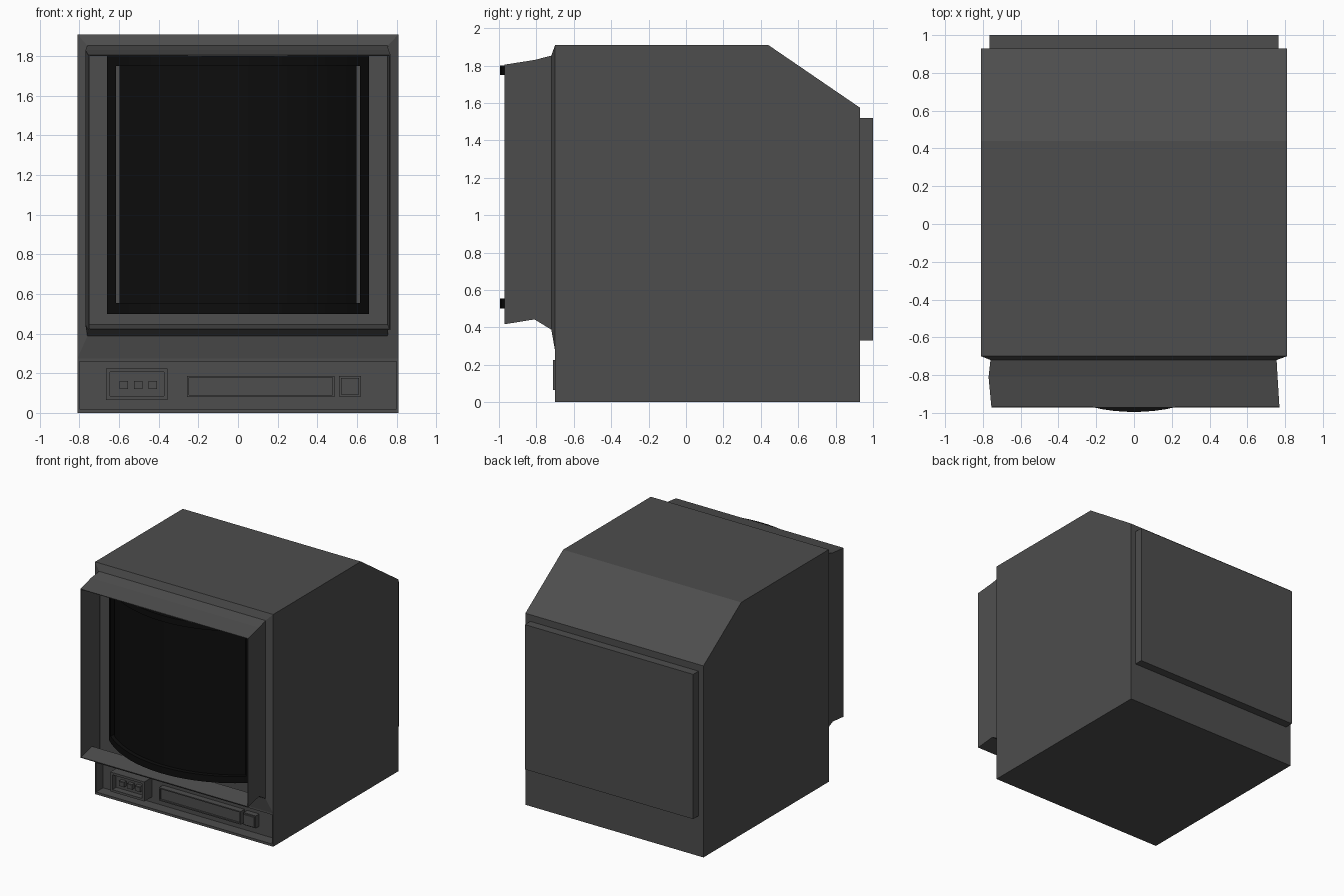
import bpy, bmesh
from math import sqrt
from mathutils import Vector

if "Cube" in bpy.data.objects:
    bpy.data.objects.remove(bpy.data.objects["Cube"])


def material(name, v):
    m = bpy.data.materials.new(name)
    m.diffuse_color = (v, v, v, 1)
    m.use_nodes = True
    m.node_tree.nodes["Principled BSDF"].inputs["Base Color"].default_value = m.diffuse_color
    return m


CASE = material("case_grey", 0.075)
BLACK = material("screen_black", 0.004)


def finish(bm, name, mat):
    bmesh.ops.recalc_face_normals(bm, faces=bm.faces)
    me = bpy.data.meshes.new(name)
    bm.to_mesh(me)
    bm.free()
    me.materials.append(mat)
    ob = bpy.data.objects.new(name, me)
    bpy.context.collection.objects.link(ob)
    return ob


def prism(name, pts, direction, mat=CASE):
    bm = bmesh.new()
    face = bm.faces.new([bm.verts.new(p) for p in pts])
    res = bmesh.ops.extrude_face_region(bm, geom=[face], use_keep_orig=True)
    verts = [e for e in res["geom"] if isinstance(e, bmesh.types.BMVert)]
    bmesh.ops.translate(bm, verts=verts, vec=Vector(direction))
    return finish(bm, name, mat)


def box(name, x0, x1, y0, y1, z0, z1, inset=0, push=0):
    """Box whose front face may be inset and pushed along y."""
    bm = bmesh.new()
    bmesh.ops.create_cube(bm, size=1)
    for v in bm.verts:
        v.co = (x0 if v.co.x < 0 else x1, y0 if v.co.y < 0 else y1, z0 if v.co.z < 0 else z1)
    if inset:
        bm.normal_update()
        front = [f for f in bm.faces if f.normal.y < -0.9]
        bmesh.ops.inset_region(bm, faces=front, thickness=inset)
        res = bmesh.ops.extrude_face_region(bm, geom=front)
        verts = [e for e in res["geom"] if isinstance(e, bmesh.types.BMVert)]
        bmesh.ops.translate(bm, verts=verts, vec=(0, push, 0))
        bmesh.ops.delete(bm, geom=[f for f in front if f.is_valid], context='FACES')
    return finish(bm, name, CASE)


def arc_block(name, x0, x1, z0, z1, y_front, y_back=-0.70, n=24, r=0.97):
    """Block with a front bulging along x."""
    xs = [x0 + (x1 - x0) * i / n for i in range(n + 1)]
    pts = [(x, y_front + r - sqrt(r * r - x * x), z0) for x in xs]
    pts += [(x1, y_back, z0), (x0, y_back, z0)]
    return prism(name, pts, (0, 0, z1 - z0), BLACK)


# Main case with sloped rear top, and a recess for the controls
profile = [(-0.70, 0), (0.93, 0), (0.93, 1.575), (0.44, 1.91), (-0.70, 1.91)]
case = prism("case", [(-0.81, y, z) for y, z in profile], (1.62, 0, 0))
cutter = box("recess_cutter", -0.80, 0.80, -0.9, -0.61, 0.02, 0.26)
cutter.hide_render = True
mod = case.modifiers.new("recess", 'BOOLEAN')
mod.object = cutter
mod.operation = 'DIFFERENCE'
mod.solver = 'EXACT'
bpy.context.view_layer.objects.active = case
bpy.ops.object.modifier_apply(modifier="recess")
bpy.data.objects.remove(cutter)

# Rear panel
box("rear_panel", -0.765, 0.765, 0.92, 1.0, 0.33, 1.52)

# Thin flared hood round the screen: y, left, right, bottom, top
bm = bmesh.new()
rings = []
for y, l, r, b, t in [(-0.70, -0.81, 0.81, 0.275, 1.91), (-0.72, -0.76, 0.755, 0.388, 1.853),
                      (-0.81, -0.77, 0.76, 0.443, 1.83), (-0.97, -0.755, 0.77, 0.417, 1.805)]:
    rings.append([bm.verts.new(p) for p in [(l, y, b), (r, y, b), (r, y, t), (l, y, t)]])
for a, b in zip(rings, rings[1:]):
    for i in range(4):
        j = (i + 1) % 4
        bm.faces.new((a[i], a[j], b[j], b[i]))
hood = finish(bm, "screen_hood", CASE)
solid = hood.modifiers.new("thickness", 'SOLIDIFY')
solid.thickness = 0.008
solid.offset = -1

# Black curved screen surround and the screen itself
for name, z0, z1 in [("lower", 0.50, 0.555), ("upper", 1.75, 1.80)]:
    arc_block("screen_rail_" + name, -0.66, 0.66, z0, z1, -0.995)
for name, x0, x1 in [("left", -0.66, -0.615), ("right", 0.615, 0.66)]:
    arc_block("screen_post_" + name, x0, x1, 0.555, 1.75, -0.995, n=3)
arc_block("screen", -0.598, 0.598, 0.555, 1.75, -0.96)

# Controls inside the lower recess
box("socket_housing", -0.665, -0.355, -0.71, -0.60, 0.065, 0.225, 0.027, 0.05)
for i in range(3):
    x = -0.576 + i * 0.073
    box("small_button_%d" % (i + 1), x - 0.022, x + 0.022, -0.69, -0.65, 0.12, 0.162, 0.005, -0.004)
box("slot_bar", -0.257, 0.487, -0.66, -0.60, 0.08, 0.187, 0.013, 0.015)
box("power_button", 0.51, 0.62, -0.655, -0.60, 0.083, 0.185, 0.013, -0.012)
